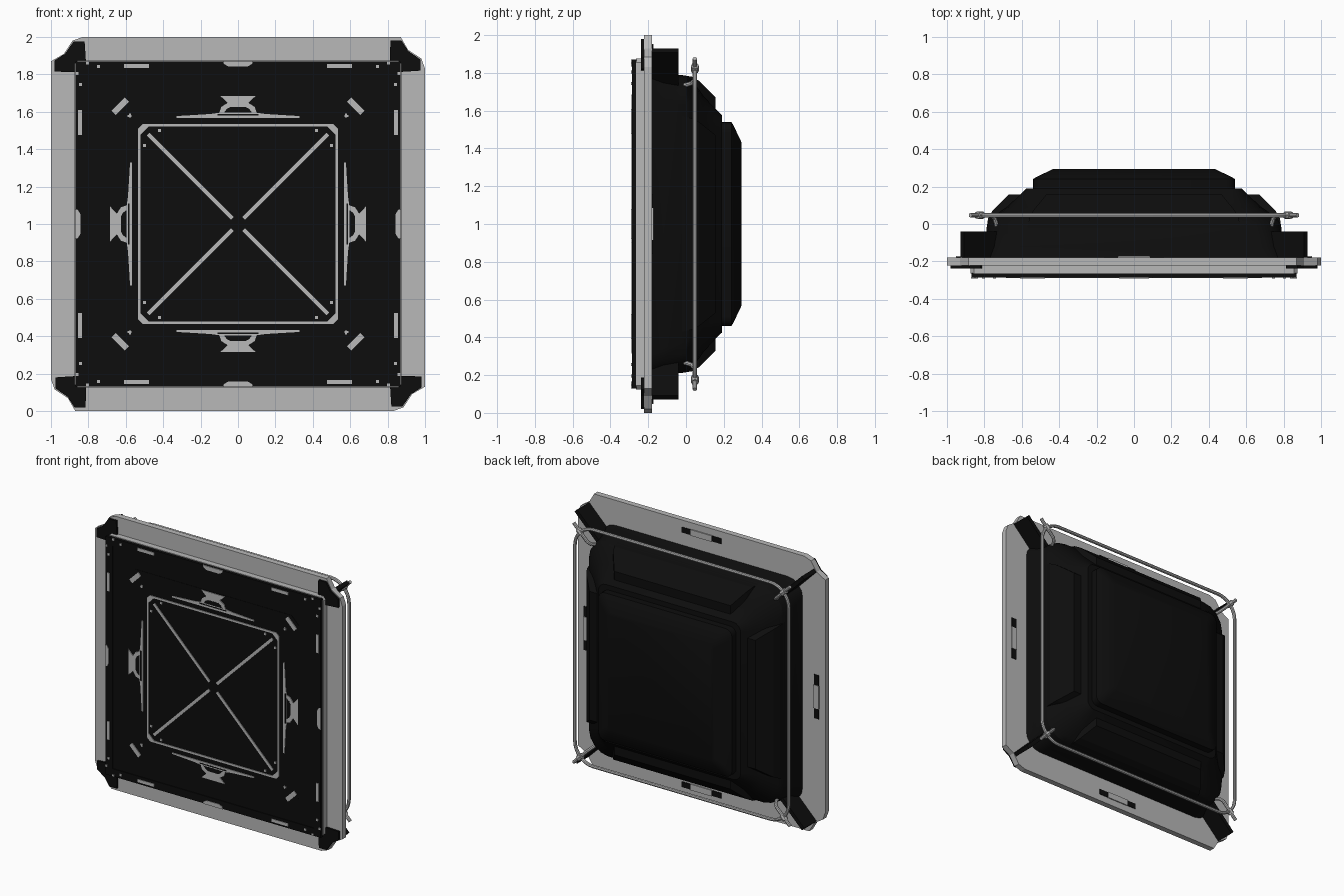
import bpy, bmesh, math
from mathutils import Vector

cube = bpy.data.objects.get("Cube")
if cube:
    bpy.data.objects.remove(cube, do_unlink=True)


def material(name, value):
    m = bpy.data.materials.new(name)
    m.use_nodes = True
    colour = (value, value, value, 1)
    m.diffuse_color = colour
    m.node_tree.nodes["Principled BSDF"].inputs["Base Color"].default_value = colour
    return m


BLACK = material("matte black", 0.004)
GREY = material("light grey", 0.48)


def turn(pts, k):
    """Rotate 2D points by k quarter turns about the panel centre."""
    for _ in range(k):
        pts = [(-v, u) for u, v in pts]
    return pts


def mirrored(half):
    """Close a half outline across the vertical centre line."""
    return half + [(-u, v) for u, v in reversed(half)]


def rect(u, v, w, h, angle=0):
    c, s = math.cos(angle), math.sin(angle)
    return [(u + a * w * c - b * h * s, v + a * w * s + b * h * c)
            for a, b in ((-1, -1), (1, -1), (1, 1), (-1, 1))]


def rounded(half, r, steps=4):
    """Square outline with rounded corners."""
    pts = []
    for k in range(4):
        arc = []
        for i in range(steps + 1):
            a = math.pi / 2 * i / steps
            arc.append((half - r + r * math.cos(a), half - r + r * math.sin(a)))
        pts += turn(arc, k)
    return pts


def loft(name, sections, mat, smooth=False):
    """Join (y, outline) sections and cap both ends."""
    bm = bmesh.new()
    rows = [[bm.verts.new((u, y, 1 + v)) for u, v in pts] for y, pts in sections]
    n = len(rows[0])
    for a, b in zip(rows, rows[1:]):
        for i in range(n):
            j = (i + 1) % n
            bm.faces.new((a[i], a[j], b[j], b[i]))
    bm.faces.new(rows[0])
    bm.faces.new(rows[-1])
    bmesh.ops.recalc_face_normals(bm, faces=bm.faces)
    me = bpy.data.meshes.new(name)
    bm.to_mesh(me)
    bm.free()
    me.materials.append(mat)
    ob = bpy.data.objects.new(name, me)
    bpy.context.collection.objects.link(ob)
    if smooth:
        shade(ob)
    return ob


def shade(ob):
    bpy.ops.object.select_all(action="DESELECT")
    ob.select_set(True)
    bpy.context.view_layer.objects.active = ob
    bpy.ops.object.shade_smooth_by_angle(angle=math.radians(30))


def prism(name, pts, y0, y1, mat):
    return loft(name, [(y0, pts), (y1, pts)], mat)


def four(name, pts, y0, y1, mat):
    for k in range(4):
        prism(f"{name}_{k + 1}", turn(pts, k), y0, y1, mat)


def tube(name, pts, radius, mat, cyclic=False):
    cu = bpy.data.curves.new(name, "CURVE")
    cu.dimensions = "3D"
    cu.bevel_depth = radius
    cu.bevel_resolution = 2
    cu.use_fill_caps = True
    sp = cu.splines.new("POLY")
    sp.points.add(len(pts) - 1)
    for p, co in zip(sp.points, pts):
        p.co = (*co, 1)
    sp.use_cyclic_u = cyclic
    cu.materials.append(mat)
    ob = bpy.data.objects.new(name, cu)
    bpy.context.collection.objects.link(ob)
    bpy.ops.object.select_all(action="DESELECT")
    ob.select_set(True)
    bpy.context.view_layer.objects.active = ob
    bpy.ops.object.convert(target="MESH")
    shade(bpy.context.view_layer.objects.active)


# Mounting flange with notched corners
corner = [(1.0, 0.83), (0.98, 0.885), (0.91, 0.93), (0.87, 1.0)]
outline = [p for k in range(4) for p in turn(corner, k)]
prism("flange", outline, -0.222, -0.18, GREY)
bracket = [(0.81, 0.81), (0.9, 0.815), (0.975, 0.82), (0.975, 0.88), (0.91, 0.925),
           (0.875, 0.98), (0.815, 0.98)]
four("corner_bracket", bracket, -0.237, -0.215, BLACK)

# Front frame and recessed door
prism("frame_base", rounded(0.875, 0.02, 1), -0.265, -0.2, GREY)
prism("door_panel", rounded(0.865, 0.02, 1), -0.28, -0.26, BLACK)
prism("door_step", rounded(0.69, 0.06, 1), -0.283, -0.27, BLACK)
four("front_rim", [(-0.87, 0.87), (-0.815, 0.815), (0.815, 0.815), (0.87, 0.87)],
     -0.287, -0.262, BLACK)

# Pale inlays on the rim
RIM = (-0.291, -0.285)
four("rim_notch", mirrored([(0.08, 0.872), (0.075, 0.855), (0.05, 0.842)]), *RIM, GREY)
for side in (-1, 1):
    four("rim_strip", rect(side * 0.543, 0.845, 0.067, 0.011), *RIM, GREY)
    four("rim_dot", rect(side * 0.745, 0.842, 0.008, 0.008), *RIM, GREY)
    four("corner_dot", rect(side * 0.805, 0.862, 0.008, 0.008), *RIM, GREY)

# Pale inlays on the door
DOOR = (-0.288, -0.281)
four("slanted_strip", rect(0.63, 0.63, 0.05, 0.016, -math.pi / 4), *DOOR, GREY)
four("square_line", rect(0, 0.527, 0.51, 0.007), *DOOR, GREY)
four("square_corner", [(0.534, 0.465), (0.534, 0.51), (0.51, 0.534), (0.465, 0.534)],
     *DOOR, GREY)
four("cross_line", rect(0.255, 0.255, 0.318, 0.01, math.pi / 4), *DOOR, GREY)
emblem = [(0.095, 0.685), (0.055, 0.648), (0.09, 0.625), (0.1, 0.595),
          (0.15, 0.588), (0.33, 0.577), (0.33, 0.567)]
four("side_clasp", mirrored(emblem), *DOOR, GREY)
four("clasp_slot", mirrored([(0.04, 0.625), (0.06, 0.615), (0.075, 0.595)]),
     -0.289, -0.284, BLACK)
four("clasp_gap", rect(0, 0.584, 0.11, 0.004), -0.289, -0.284, BLACK)
for side in (-1, 1):
    four("cross_dot", rect(side * 0.42, 0.5, 0.008, 0.008), *DOOR, GREY)
    four("door_dash", rect(side * 0.58, 0.577, 0.011, 0.005), *DOOR, GREY)

# Stepped housing behind the flange
steps = [(-0.19, 0.82, 0.12), (-0.12, 0.8, 0.14), (0.0, 0.785, 0.16), (0.03, 0.765, 0.17),
         (0.09, 0.68, 0.14), (0.15, 0.615, 0.1), (0.19, 0.575, 0.06), (0.191, 0.54, 0.05),
         (0.24, 0.54, 0.05), (0.25, 0.525, 0.05), (0.295, 0.43, 0.03)]
loft("rear_housing", [(y, rounded(h, r)) for y, h, r in steps], BLACK, True)

# Raised sloping panel on each side of the housing
for k in range(4):
    layers = [(-0.02, 0.788, 0.57), (0.03, 0.78, 0.56), (0.07, 0.757, 0.54), (0.157, 0.67, 0.47)]
    loft(f"rear_side_panel_{k + 1}",
         [(y, turn([(-w, 0.5), (w, 0.5), (w, r), (-w, r)], k)) for y, r, w in layers], BLACK)

# Diagonal corner fins and flange latches
four("corner_fin", rect(0.82, 0.82, 0.14, 0.014, math.pi / 4), -0.185, -0.04, BLACK)
four("latch_plate", rect(0, 0.93, 0.16, 0.02), -0.19, -0.176, BLACK)
four("latch_bar", rect(0, 0.93, 0.085, 0.022), -0.19, -0.172, GREY)

# Rear rail, its posts and clamps
RAIL_Y = 0.047
tube("rear_rail", [(u, RAIL_Y, 1 + v) for u, v in rounded(0.865, 0.15, 8)], 0.012, GREY, True)
for k in range(4):
    def at(d, y):
        u, v = turn([(d, d)], k)[0]
        return Vector((u, y, 1 + v))
    tube(f"rail_post_{k + 1}", [at(0.73, -0.02), at(0.745, 0.03), at(0.765, RAIL_Y),
                                at(0.875, RAIL_Y)], 0.012, GREY)
    tube(f"rail_clamp_{k + 1}", [at(0.81, RAIL_Y), at(0.838, RAIL_Y)], 0.021, GREY)
